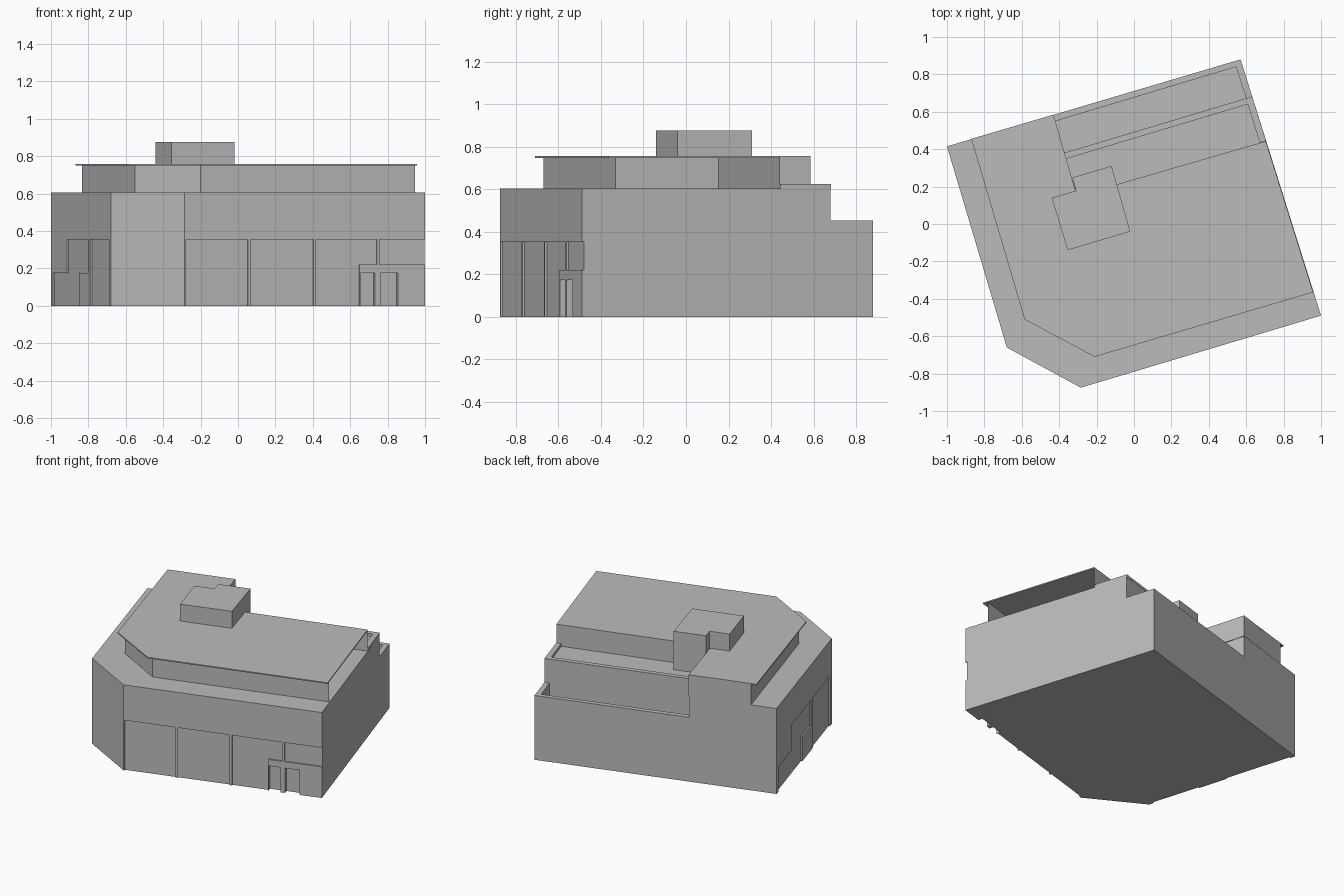
import bpy, bmesh
from mathutils import Vector

if "Cube" in bpy.data.objects:
    bpy.data.objects.remove(bpy.data.objects["Cube"])

grey = bpy.data.materials.new("concrete_grey")
grey.diffuse_color = (0.5, 0.5, 0.5, 1)
grey.use_nodes = True
grey.node_tree.nodes["Principled BSDF"].inputs["Base Color"].default_value = grey.diffuse_color


def finish(name, bm):
    mesh = bpy.data.meshes.new(name)
    bm.to_mesh(mesh)
    bm.free()
    mesh.materials.append(grey)
    ob = bpy.data.objects.new(name, mesh)
    bpy.context.collection.objects.link(ob)
    return ob


def prism(name, outline, z0, z1):
    """Closed solid standing on a flat outline."""
    bm = bmesh.new()
    low = [bm.verts.new((x, y, z0)) for x, y in outline]
    high = [bm.verts.new((x, y, z1)) for x, y in outline]
    bm.faces.new(low)
    bm.faces.new(high)
    n = len(outline)
    for i in range(n):
        j = (i + 1) % n
        bm.faces.new((low[i], low[j], high[j], high[i]))
    bmesh.ops.recalc_face_normals(bm, faces=bm.faces)
    return finish(name, bm)


def wall_sheet(name, path, z0, z1):
    """Single-sided walls along an open path."""
    bm = bmesh.new()
    cols = [(bm.verts.new((x, y, z0)), bm.verts.new((x, y, z1))) for x, y in path]
    for (a, b), (c, d) in zip(cols, cols[1:]):
        bm.faces.new((c, a, b, d))
    return finish(name, bm)


def cut(target, cutter):
    cutter.hide_render = True
    mod = target.modifiers.new("cut", 'BOOLEAN')
    mod.operation = 'DIFFERENCE'
    mod.solver = 'EXACT'
    mod.object = cutter
    bpy.context.view_layer.objects.active = target
    bpy.ops.object.modifier_apply(modifier=mod.name)
    bpy.data.objects.remove(cutter)


def recess(target, p, q, x0, x1, z0, z1, depth):
    """Shallow recess in the wall p-q (interior on the left), placed by x."""
    p, q = Vector(p), Vector(q)
    a = p.lerp(q, (x0 - p.x) / (q.x - p.x))
    b = p.lerp(q, (x1 - p.x) / (q.x - p.x))
    d = (q - p).normalized()
    inward = Vector((-d.y, d.x))
    quad = [a - inward * 0.05, b - inward * 0.05, b + inward * depth, a + inward * depth]
    cut(target, prism("recess_cutter", quad, z0, z1))


# Main block with a chamfered corner
A, B, C, D, E = (-1, 0.415), (-0.68, -0.66), (-0.285, -0.875), (1, -0.49), (0.57, 0.88)
body = prism("main_block", [A, B, C, D, E], 0, 0.605)

# Lower rear terrace: step down to the parapet top, then sink the floor
cut(body, prism("step_cutter",
                [(-0.375, 0.38), (0.73, 0.71), (0.67, 1.01), (-0.458, 0.673)], 0.455, 0.7))
cut(body, prism("floor_cutter",
                [(-0.375, 0.38), (0.60, 0.671), (0.545, 0.84), (-0.42, 0.55)], 0.36, 0.5))

# Front shopfront bays and doors: x0, x1, z0, z1, depth
for bay in [(-0.278, 0.053, -0.05, 0.355, 0.01),
            (0.067, 0.403, -0.05, 0.355, 0.01),
            (0.417, 0.65, -0.05, 0.355, 0.01),
            (0.65, 0.743, 0.22, 0.355, 0.01),
            (0.757, 1.05, 0.22, 0.355, 0.01),
            (0.655, 0.732, -0.05, 0.175, 0.03),
            (0.762, 0.855, -0.05, 0.175, 0.03)]:
    recess(body, C, D, *bay)

# Left side bays
for bay in [(-0.99, -0.85, -0.05, 0.175, 0.01),
            (-0.915, -0.802, 0.175, 0.355, 0.01),
            (-0.79, -0.69, -0.05, 0.355, 0.01)]:
    recess(body, A, B, *bay)

# Upper terrace parapet
prism("upper_parapet", [(-0.375, 0.38), (0.632, 0.682), (0.706, 0.445), (0.672, 0.435),
                        (0.608, 0.64), (-0.365, 0.348)], 0.605, 0.625)

# Penthouse walls, open on the right side
wall_sheet("penthouse_walls", [(0.945, -0.33), (-0.2, -0.67), (-0.55, -0.48), (-0.835, 0.465),
                               (-0.43, 0.585), (-0.305, 0.15), (0.705, 0.443)], 0.605, 0.75)

# Thin overhanging roof
prism("penthouse_roof", [(-0.87, 0.455), (-0.585, -0.51), (-0.21, -0.71), (0.958, -0.365),
                         (0.705, 0.443), (-0.305, 0.15), (-0.43, 0.585)], 0.749, 0.757)

# Stair tower: cap above the roof and the shaft standing on the terrace
prism("stair_tower_cap", [(-0.44, 0.14), (-0.355, -0.14), (-0.02, -0.04), (-0.12, 0.31),
                          (-0.33, 0.248), (-0.31, 0.178)], 0.755, 0.877)
prism("stair_tower_shaft", [(-0.305, 0.152), (-0.092, 0.213), (-0.12, 0.31), (-0.33, 0.248)],
      0.605, 0.756)
